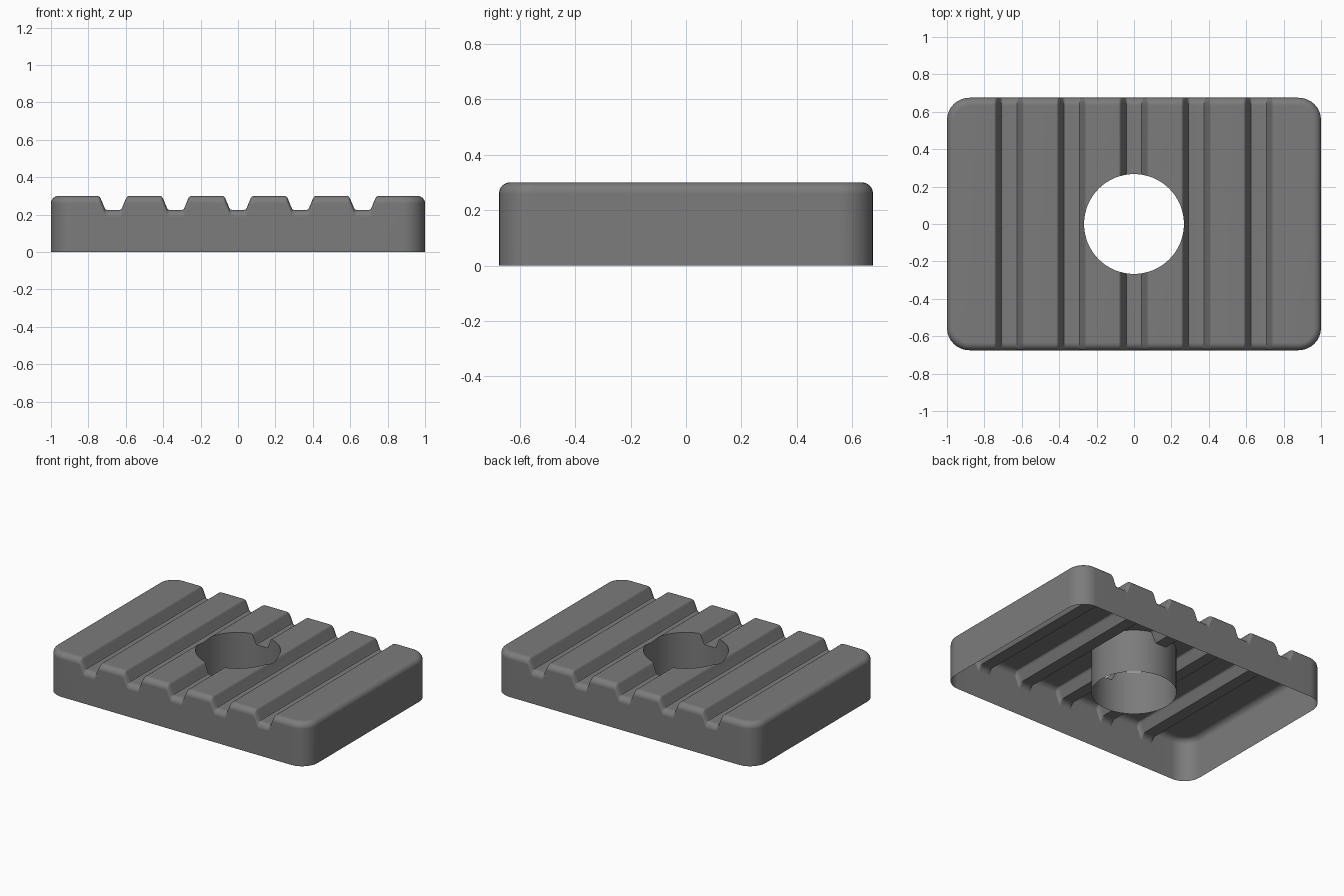
import bpy, bmesh
from math import sin, cos, pi

if "Cube" in bpy.data.objects:
    bpy.data.objects.remove(bpy.data.objects["Cube"])

HALF_X, HALF_Y, HEIGHT = 1.0, 0.675, 0.30
CORNER, FILLET, HOLE = 0.12, 0.04, 0.267
STEPS = 8

grey = bpy.data.materials.new("dark grey")
grey.use_nodes = True
colour = (0.2, 0.2, 0.2, 1)
grey.diffuse_color = colour
grey.node_tree.nodes["Principled BSDF"].inputs["Base Color"].default_value = colour

# Top profile: five rounded trapezoid grooves running front to back
half_groove = [(-0.082, 0.3), (-0.075, 0.297), (-0.068, 0.288),
               (-0.047, 0.237), (-0.041, 0.228), (-0.032, 0.225)]
groove = half_groove + [(-x, z) for x, z in reversed(half_groove)]
grooves = [(i / 3 + x, z) for i in range(-2, 3) for x, z in groove]


def columns(inset):
    """Front edge of the rounded plan, left to right, as (x, y, top z)."""
    r = CORNER - inset
    cx, cy = HALF_X - CORNER, HALF_Y - CORNER
    arc = [(cx + r * cos(k * pi / 2 / STEPS), -cy - r * sin(k * pi / 2 / STEPS), HEIGHT)
           for k in range(STEPS + 1)]
    middle = [(x, -HALF_Y + inset, z) for x, z in grooves]
    return [(-x, y, z) for x, y, z in arc] + middle + arc[::-1]


def ring(bm, inset, drop, floor=False):
    front = [(x, y, 0 if floor else z - drop) for x, y, z in columns(inset)]
    back = [(x, -y, z) for x, y, z in reversed(front)]
    return [bm.verts.new(p) for p in front + back]


# Block: wall, rim fillet following the grooves, top strips, temporary floor
bm = bmesh.new()
rings = [ring(bm, 0, 0, True)]
for k in range(7):
    a = k * pi / 12
    rings.append(ring(bm, FILLET * (1 - cos(a)), FILLET * (1 - sin(a))))
n = len(rings[0])
for low, high in zip(rings, rings[1:]):
    for i in range(n):
        j = (i + 1) % n
        bm.faces.new((low[i], low[j], high[j], high[i]))
top = rings[-1]
for i in range(n // 2 - 1):
    bm.faces.new((top[i], top[i + 1], top[n - 2 - i], top[n - 1 - i]))
bm.faces.new(rings[0][::-1])
bmesh.ops.recalc_face_normals(bm, faces=bm.faces)
mesh = bpy.data.meshes.new("grooved_block")
bm.to_mesh(mesh)
bm.free()
mesh.materials.append(grey)
block = bpy.data.objects.new("grooved_block", mesh)
bpy.context.collection.objects.link(block)

# Round hole through the middle
bpy.ops.mesh.primitive_cylinder_add(vertices=64, radius=HOLE, depth=1)
cutter = bpy.context.object
cutter.name = "hole_cutter"
cutter.hide_render = True
cutter.data.materials.append(grey)
cut = block.modifiers.new("hole", "BOOLEAN")
cut.operation, cut.solver, cut.object = "DIFFERENCE", "EXACT", cutter
bpy.ops.object.select_all(action="DESELECT")
block.select_set(True)
bpy.context.view_layer.objects.active = block
bpy.ops.object.modifier_apply(modifier=cut.name)
bpy.data.objects.remove(cutter)

# Open underside: drop the floor, leaving the shell and the hole tube
bm = bmesh.new()
bm.from_mesh(block.data)
floor = [f for f in bm.faces if all(abs(v.co.z) < 1e-4 for v in f.verts)]
bmesh.ops.delete(bm, geom=floor, context="FACES")
bm.to_mesh(block.data)
bm.free()

bpy.ops.object.shade_smooth_by_angle(angle=pi / 5)
weighted = block.modifiers.new("even_shading", "WEIGHTED_NORMAL")
weighted.keep_sharp = True
